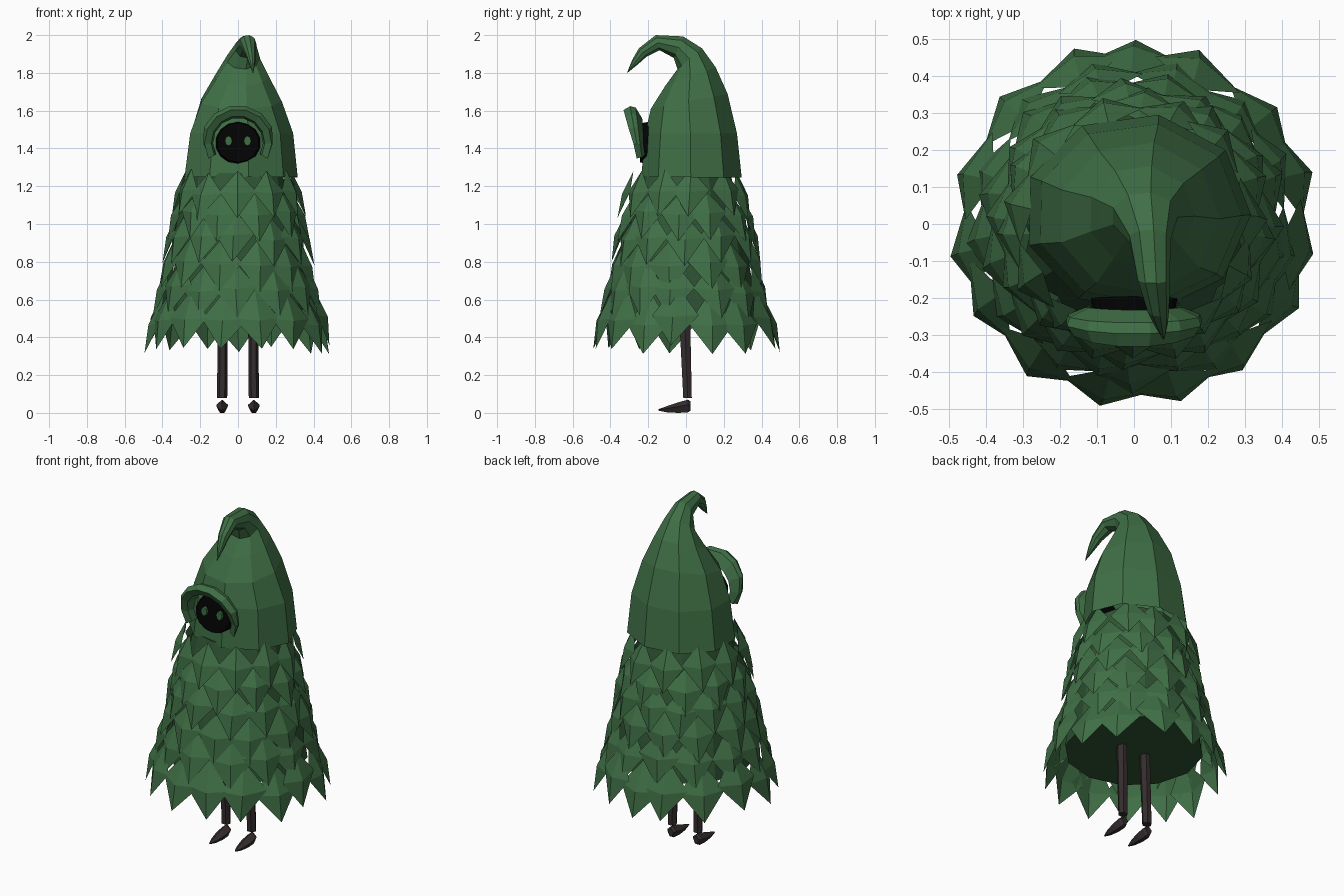
import bpy, bmesh, math, random
from mathutils import Vector, Matrix

if "Cube" in bpy.data.objects:
    bpy.data.objects.remove(bpy.data.objects["Cube"])

random.seed(11)


def material(name, rgb):
    m = bpy.data.materials.new(name)
    m.diffuse_color = (*rgb, 1)
    m.use_nodes = True
    m.node_tree.nodes["Principled BSDF"].inputs["Base Color"].default_value = m.diffuse_color
    return m


GREEN = material("leaf_green", (0.050, 0.158, 0.060))
DARK_GREEN = material("shade_green", (0.030, 0.092, 0.035))
BROWN = material("dark_bark", (0.036, 0.026, 0.027))
BLACK = material("face_black", (0.0008, 0.0008, 0.0008))


def add_object(name, bm, mat, recalc=True):
    if recalc:
        bmesh.ops.recalc_face_normals(bm, faces=bm.faces)
    me = bpy.data.meshes.new(name)
    bm.to_mesh(me)
    bm.free()
    me.materials.append(mat)
    ob = bpy.data.objects.new(name, me)
    bpy.context.collection.objects.link(ob)
    return ob


def loft(name, rings, mat, cap_start=True, cap_end=True):
    """Skin a list of closed rings of points."""
    bm = bmesh.new()
    vs = [[bm.verts.new(p) for p in ring] for ring in rings]
    n = len(vs[0])
    for a, b in zip(vs, vs[1:]):
        for i in range(n):
            j = (i + 1) % n
            bm.faces.new((a[i], a[j], b[j], b[i]))
    if cap_start:
        bm.faces.new(vs[0])
    if cap_end:
        bm.faces.new(vs[-1])
    return add_object(name, bm, mat)


def circle(center, rx, ry, n, phase=0.0):
    return [Vector(center) + Vector((rx * math.cos(phase + math.tau * i / n),
                                     ry * math.sin(phase + math.tau * i / n), 0)) for i in range(n)]


# Hood: rings given by front (y, z), back (y, z), centre x, half width
hood_rings = []
for fy, fz, by, bz, cx, w in [
        (-0.235, 1.25, 0.295, 1.245, 0.008, 0.308),
        (-0.215, 1.48, 0.270, 1.48, 0.012, 0.280),
        (-0.185, 1.61, 0.220, 1.69, 0.012, 0.220),
        (-0.110, 1.73, 0.157, 1.83, 0.02, 0.145),
        (-0.045, 1.82, 0.085, 1.93, 0.028, 0.090),
        (-0.065, 1.88, -0.015, 1.993, 0.042, 0.058),
        (-0.14, 1.92, -0.16, 2.00, 0.052, 0.044),
        (-0.21, 1.885, -0.25, 1.93, 0.065, 0.030),
        (-0.255, 1.845, -0.285, 1.868, 0.073, 0.018),
        (-0.31, 1.80, -0.312, 1.802, 0.08, 0.002)]:
    front, back = Vector((cx, fy, fz)), Vector((cx, by, bz))
    mid, half = (front + back) / 2, (back - front) / 2
    ring = []
    for i in range(9):
        a = math.radians(79 + 40 * i)
        ring.append(mid + half * math.sin(a) / 0.982 + Vector((w * math.cos(a), 0, 0)))
    hood_rings.append(ring)
loft("hood", hood_rings, GREEN, cap_start=False)

# Body core under the leaves
loft("body_core", [circle((0, 0, z), r, r, 12) for z, r in
                   [(0.51, 0.375), (0.70, 0.35), (0.95, 0.305), (1.27, 0.235)]], DARK_GREEN)


# Leaf skirt: rows of ridged diamond leaves
def leaf_row(name, count, top, mid, tip, half_w, phase, jitter):
    bm = bmesh.new()
    for i in range(count):
        ang = math.tau * (i + phase) / count + random.uniform(-0.06, 0.06)
        dz, dr = random.uniform(-jitter, jitter), random.uniform(-0.008, 0.006)
        rot = Matrix.Rotation(ang, 3, 'Z')
        skew = random.uniform(-0.025, 0.025)
        wrap = mid[0] - math.sqrt(mid[0] ** 2 - half_w ** 2) + 0.010

        def v(x, r, z):
            return bm.verts.new(rot @ Vector((x, -r, z)))
        t = v(0, top[0], top[1] + dz)
        l = v(-half_w, mid[0] - wrap, mid[1] + dz + 0.01)
        r = v(half_w, mid[0] - wrap, mid[1] + dz + 0.01)
        c = v(skew / 2, mid[0] + 0.016, mid[1] + dz)
        b = v(skew, tip[0] + dr, tip[1] + dz)
        for f in ((t, l, c), (t, c, r), (l, b, c), (c, b, r)):
            bm.faces.new(f)
    return add_object(name, bm, GREEN, recalc=False)


leaf_rows = [
    # count, top (r, z), middle (r, z), tip (r, z), half width, phase, height jitter
    (11, (0.278, 1.28), (0.322, 1.16), (0.358, 1.03), 0.098, 0.0, 0.015),
    (11, (0.282, 1.17), (0.340, 1.05), (0.377, 0.91), 0.104, 0.5, 0.02),
    (12, (0.312, 1.05), (0.364, 0.92), (0.400, 0.78), 0.106, 0.0, 0.02),
    (12, (0.337, 0.93), (0.387, 0.79), (0.422, 0.65), 0.114, 0.5, 0.02),
    (13, (0.362, 0.80), (0.416, 0.65), (0.452, 0.50), 0.118, 0.0, 0.02),
    (15, (0.395, 0.66), (0.465, 0.49), (0.498, 0.34), 0.124, 0.5, 0.03),
]
for k, row in enumerate(leaf_rows):
    leaf_row(f"leaf_row_{k + 1}", *row)

# Face: flat dark disc on the hood front
bm = bmesh.new()
bmesh.ops.create_cone(bm, cap_ends=True, segments=14, radius1=1, radius2=0.93, depth=1)
bmesh.ops.transform(bm, verts=bm.verts, matrix=Matrix.Translation((0, -0.220, 1.43))
                    @ Matrix.Rotation(-0.06, 4, 'X') @ Matrix.Diagonal((0.12, 0.036, 0.112, 1))
                    @ Matrix.Rotation(math.pi / 2, 4, 'X'))
add_object("face", bm, BLACK)

# Eyes: small faceted studs standing proud of the face
for side, label in ((-1, "left"), (1, "right")):
    bm = bmesh.new()
    bmesh.ops.create_cone(bm, cap_ends=True, segments=8, radius1=1, radius2=0.92, depth=1)
    bmesh.ops.transform(bm, verts=bm.verts, matrix=Matrix.Translation((side * 0.05, -0.241, 1.44))
                        @ Matrix.Diagonal((0.021, 0.018, 0.028, 1))
                        @ Matrix.Rotation(math.pi / 2, 4, 'X'))
    add_object("eye_" + label, bm, GREEN)

# Brow: tapered arch over the face, leaning forward at the top
brow_rings = []
for i in range(10):
    a = math.radians(-28 + 236 * i / 9)
    up = max(0.0, (math.sin(a) + 0.45) / 1.45)
    ends = min(1.0, 0.12 + min(i, 9 - i) / 2.3)
    y = -0.239 - 0.043 * up
    d = 0.022 + 0.028 * up * ends
    t = 0.032 * ends + 0.006
    brow_rings.append([
        Vector((rad * math.cos(a), y + dy, 1.43 + rad * math.sin(a)))
        for dy, rad in ((-d, 0.178), (-d * 0.3, 0.157 + t * 1.1), (d * 0.3, 0.157 + t * 0.9),
                        (d, 0.132), (-d * 0.6, 0.142))])
loft("brow", brow_rings, GREEN)

# Legs and pointed feet
for side, label in ((-1, "left"), (1, "right")):
    x = side * 0.084
    loft("leg_" + label, [circle((x - side * 0.004, -0.008, 0.54), 0.027, 0.034, 6),
                          circle((x, 0.008, 0.08), 0.027, 0.026, 6)], BROWN)
    foot = []
    for y, w, z0, z1 in ((0.025, 0.020, 0.012, 0.06), (0.01, 0.030, 0.003, 0.07),
                         (-0.04, 0.030, 0.0, 0.056), (-0.10, 0.020, 0.003, 0.036),
                         (-0.145, 0.004, 0.012, 0.020)):
        zm = z0 + (z1 - z0) * 0.6
        foot.append([Vector((x + sx * w, y, z)) for sx, z in
                     ((-0.4, z0), (0.4, z0), (1, zm), (0, z1), (-1, zm))])
    loft("foot_" + label, foot, BROWN)
